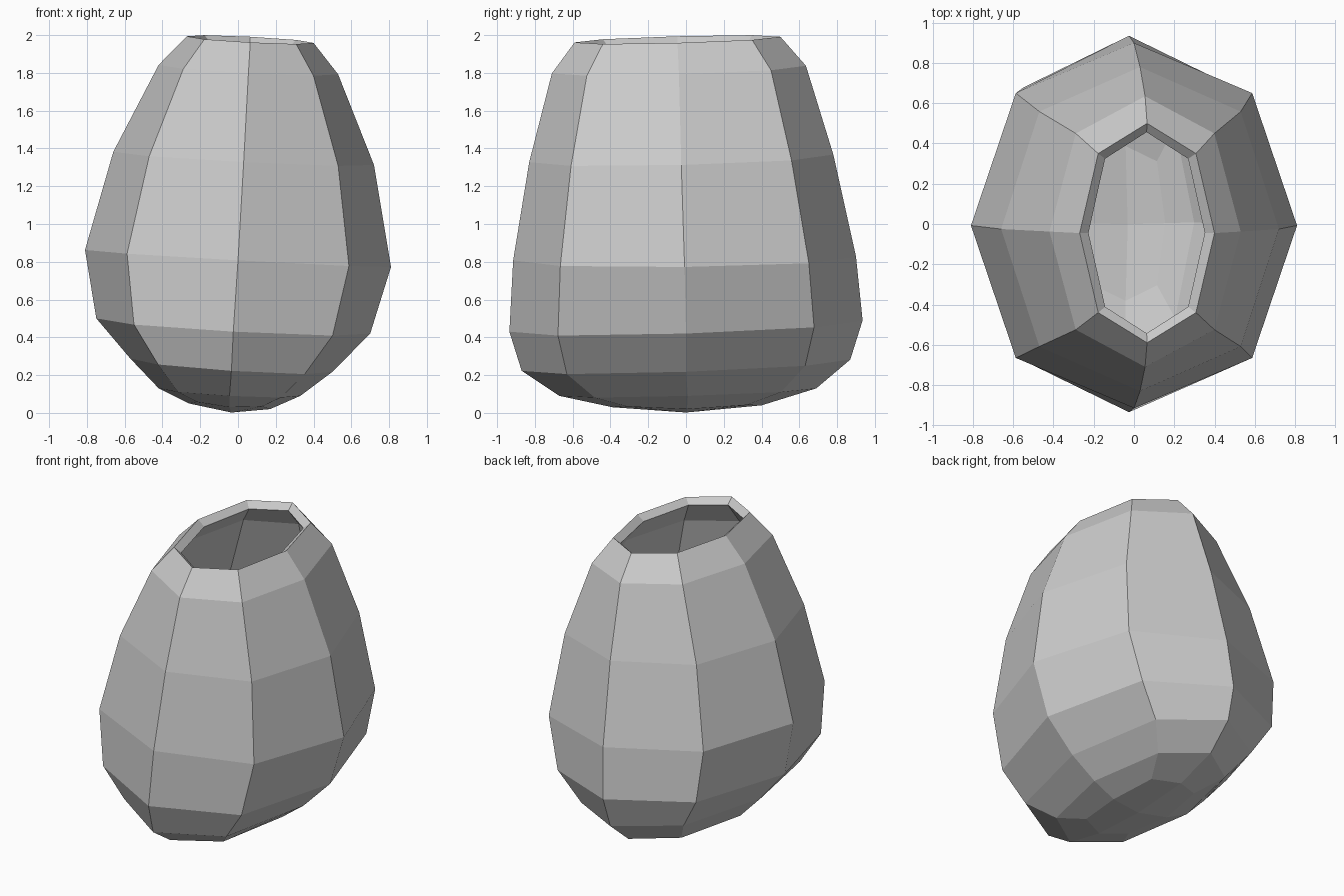
import bpy, bmesh

if "Cube" in bpy.data.objects:
    bpy.data.objects.remove(bpy.data.objects["Cube"])

# Tilted eight-sided rings, bottom to top: (right x, z), (left x, z), (front y, z), (back y, z)
RINGS = [
    (0.17, .02, -0.26, .05, -0.39, .03, 0.40, .04),
    (0.33, .09, -0.42, .13, -0.67, .09, 0.69, .13),
    (0.50, .22, -0.57, .29, -0.87, .22, 0.87, .28),
    (0.70, .42, -0.75, .50, -0.935, .43, 0.935, .49),
    (0.81, .77, -0.81, .86, -0.915, .81, 0.90, .83),
    (0.72, 1.31, -0.66, 1.38, -0.83, 1.33, 0.78, 1.37),
    (0.53, 1.79, -0.42, 1.84, -0.71, 1.80, 0.635, 1.84),
    (0.40, 1.96, -0.27, 1.995, -0.59, 1.96, 0.50, 1.99),
]
THICKNESS = 0.06


def ring_points(ring, d, lift):
    """Eight points of a skewed, tilted octagon; d is the reach of its diagonal corners."""
    xr, zr, xl, zl, yf, zf, yb, zb = ring
    cx, cy, cz = (xr + xl) / 2, (yf + yb) / 2, (zr + zl + zf + zb) / 4
    a, b = (xr - xl) / 2, (yb - yf) / 2
    tx, ty = (zr - zl) / 2, (zb - zf) / 2
    dirs = [(1, 0), (d, d), (0, 1), (-d, d), (-1, 0), (-d, -d), (0, -1), (d, -d)]
    return [(cx + u * a, cy + v * b, cz + u * tx + v * ty + (lift if u and v else 0))
            for u, v in dirs]


bm = bmesh.new()
loops = []
for k, ring in enumerate(RINGS):
    d, lift = (0.8, 0.015) if k == 0 else (0.725, 0)
    loops.append([bm.verts.new(p) for p in ring_points(ring, d, lift)])

# Side walls
for low, high in zip(loops, loops[1:]):
    for i in range(8):
        j = (i + 1) % 8
        bm.faces.new((low[i], low[j], high[j], high[i]))

# Base: four quads around one pole
pole = bm.verts.new((-0.035, 0, 0.002))
base = loops[0]
for i in range(0, 8, 2):
    bm.faces.new((pole, base[(i + 2) % 8], base[i + 1], base[i]))

bm.normal_update()
mesh = bpy.data.meshes.new("vase")
bm.to_mesh(mesh)
bm.free()
vase = bpy.data.objects.new("vase", mesh)
bpy.context.collection.objects.link(vase)

# Hollow shell with an inward-sloping rim
shell = vase.modifiers.new("wall_thickness", 'SOLIDIFY')
shell.thickness = THICKNESS
shell.offset = -1
